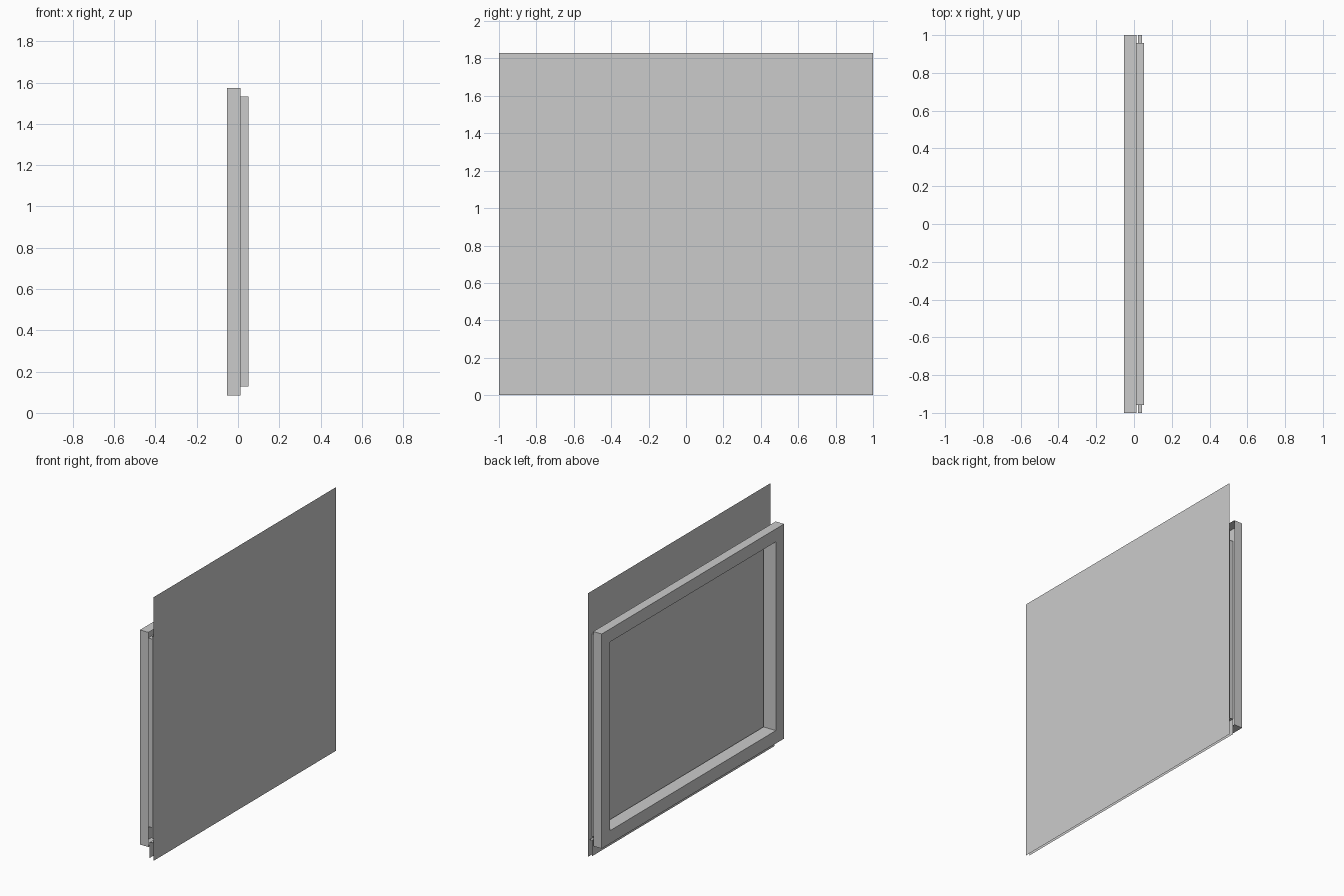
import bpy

if "Cube" in bpy.data.objects:
    bpy.data.objects.remove(bpy.data.objects["Cube"])


def make_object(name, verts, faces):
    mesh = bpy.data.meshes.new(name)
    mesh.from_pydata(verts, [], faces)
    mesh.update()
    obj = bpy.data.objects.new(name, mesh)
    bpy.context.collection.objects.link(obj)
    return obj


def frame_sweep(name, profile, half_y=1.0, z0=0.085, z1=1.575):
    """Sweep an open (x, inset) profile round the rectangular frame."""
    verts, faces = [], []
    for x, inset in profile:
        y, lo, hi = half_y - inset, z0 + inset, z1 - inset
        verts += [(x, -y, lo), (x, y, lo), (x, y, hi), (x, -y, hi)]
    for r in range(len(profile) - 1):
        a, b = 4 * r, 4 * r + 4
        for i in range(4):
            j = (i + 1) % 4
            faces.append((a + i, b + i, b + j, a + j))
    return make_object(name, verts, faces)


def strip(name, section):
    """Extrude an open (x, z) section along the full width."""
    verts = [(x, y, z) for x, z in section for y in (-1, 1)]
    faces = [(2 * i, 2 * i + 1, 2 * i + 3, 2 * i + 2)
             for i in range(len(section) - 1)]
    return make_object(name, verts, faces)


# Hollow outer frame: outer skin, face border, opening walls
frame_sweep("outer_frame", [(0.012, 0), (-0.053, 0), (-0.053, 0.09), (0.042, 0.09)])

# Inner rim between the frame and the large panel
frame_sweep("inner_rim", [(0.012, 0.042), (0.052, 0.042)])

# Large thin panel
strip("panel", [(0.052, 0.0), (0.052, 1.83)])

# Bent strip beneath the frame
strip("bottom_strip", [(0.022, 0.012), (0.022, 0.122), (0.042, 0.122)])
